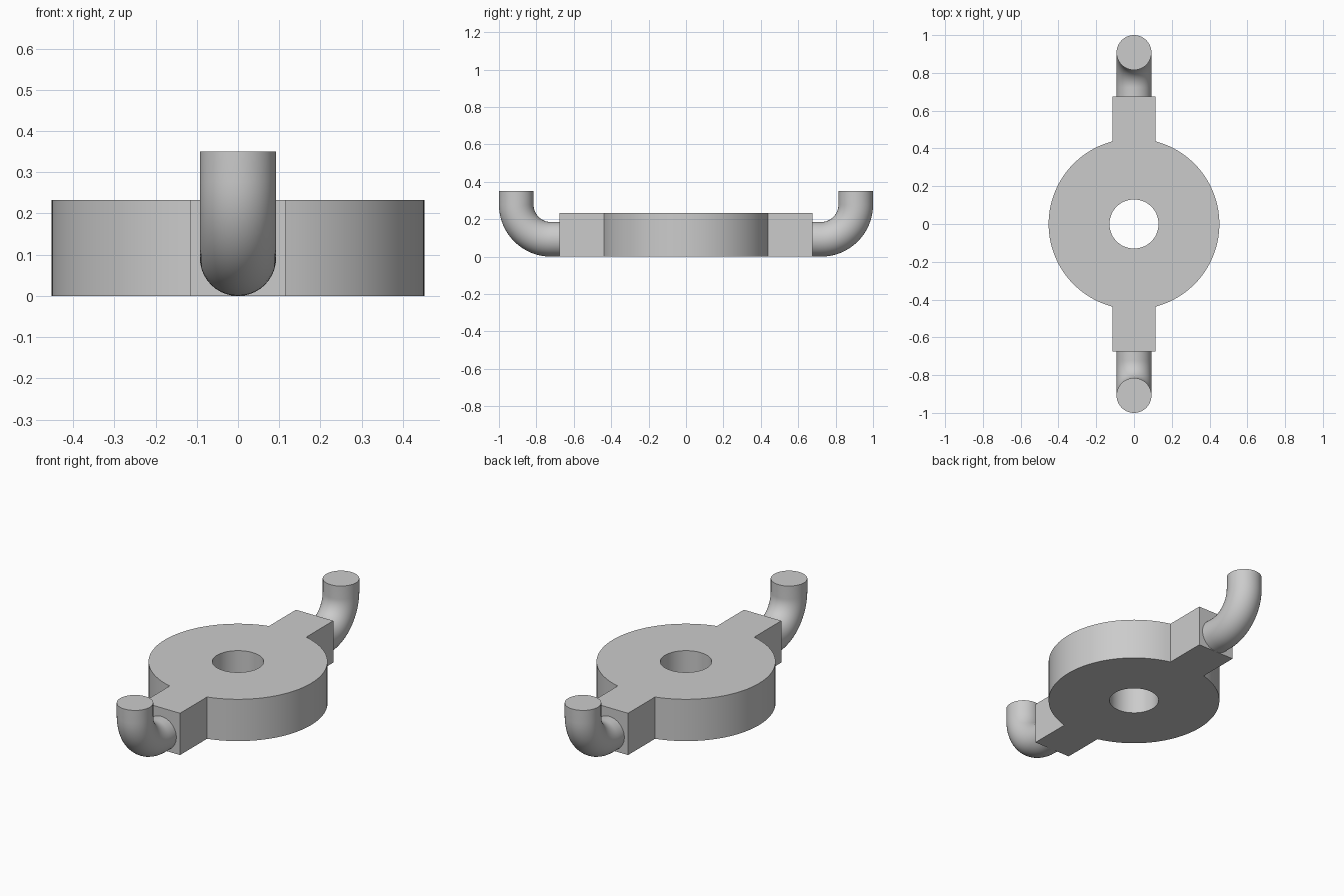
import bpy, bmesh
from math import sin, cos, asin, pi
from mathutils import Vector

cube = bpy.data.objects.get("Cube")
if cube:
    bpy.data.objects.remove(cube, do_unlink=True)

DISC_R, HOLE_R, HEIGHT = 0.452, 0.13, 0.233
ARM_W, ARM_END = 0.115, 0.675
PIPE_R, BEND_R, TIP_Y, TIP_Z = 0.0925, 0.185, 0.9075, 0.35

grey = bpy.data.materials.new("plain grey")
grey.use_nodes = True
colour = (0.6, 0.6, 0.6, 1)
grey.diffuse_color = colour
grey.node_tree.nodes["Principled BSDF"].inputs["Base Color"].default_value = colour


def finish(name, bm):
    bmesh.ops.recalc_face_normals(bm, faces=bm.faces[:])
    mesh = bpy.data.meshes.new(name)
    bm.to_mesh(mesh)
    bm.free()
    mesh.materials.append(grey)
    obj = bpy.data.objects.new(name, mesh)
    bpy.context.collection.objects.link(obj)
    bpy.ops.object.select_all(action="DESELECT")
    obj.select_set(True)
    bpy.context.view_layer.objects.active = obj
    bpy.ops.object.shade_smooth_by_angle(angle=pi / 6)


def arc(radius, start, end, steps):
    angles = [start + (end - start) * i / steps for i in range(steps + 1)]
    return [(radius * cos(a), radius * sin(a)) for a in angles]


def add_loop(bm, points):
    verts = [bm.verts.new((x, y, 0)) for x, y in points]
    return [bm.edges.new((v, verts[i - 1])) for i, v in enumerate(verts)]


# Flat hub: pierced disc with two opposite square arms, as one extruded outline
half = asin(ARM_W / DISC_R)
side = arc(DISC_R, half - pi / 2, pi / 2 - half, 48)
side += [(ARM_W, ARM_END)]
side = [(ARM_W, -ARM_END)] + side
outline = side + [(-x, -y) for x, y in side]
bm = bmesh.new()
edges = add_loop(bm, outline) + add_loop(bm, arc(HOLE_R, 0, 2 * pi, 48)[:-1])
bmesh.ops.triangle_fill(bm, edges=edges, use_beauty=True, normal=(0, 0, 1))
top = bmesh.ops.extrude_face_region(bm, geom=bm.faces[:], use_keep_orig=True)
bmesh.ops.translate(bm, vec=(0, 0, HEIGHT),
                    verts=[g for g in top["geom"] if isinstance(g, bmesh.types.BMVert)])
finish("hub_with_arms", bm)


# Upturned round hook: a circle swept along a straight, a quarter bend and a straight
def hook(name, sign):
    path = [(ARM_END, PIPE_R, 0)]
    for i in range(17):
        a = pi / 2 * i / 16
        path.append((TIP_Y - BEND_R + BEND_R * sin(a),
                     PIPE_R + BEND_R - BEND_R * cos(a), a))
    path.append((TIP_Y, TIP_Z, pi / 2))
    bm = bmesh.new()
    rings = []
    for y, z, a in path:
        ring = []
        for u, v in arc(PIPE_R, 0, 2 * pi, 40)[:-1]:
            co = Vector((u, sign * (y - v * sin(a)), z + v * cos(a)))
            ring.append(bm.verts.new(co))
        rings.append(ring)
    for lower, upper in zip(rings, rings[1:]):
        for i in range(len(lower)):
            bm.faces.new((lower[i - 1], lower[i], upper[i], upper[i - 1]))
    bm.faces.new(rings[0])
    bm.faces.new(rings[-1])
    finish(name, bm)


hook("front_hook", -1)
hook("back_hook", 1)
